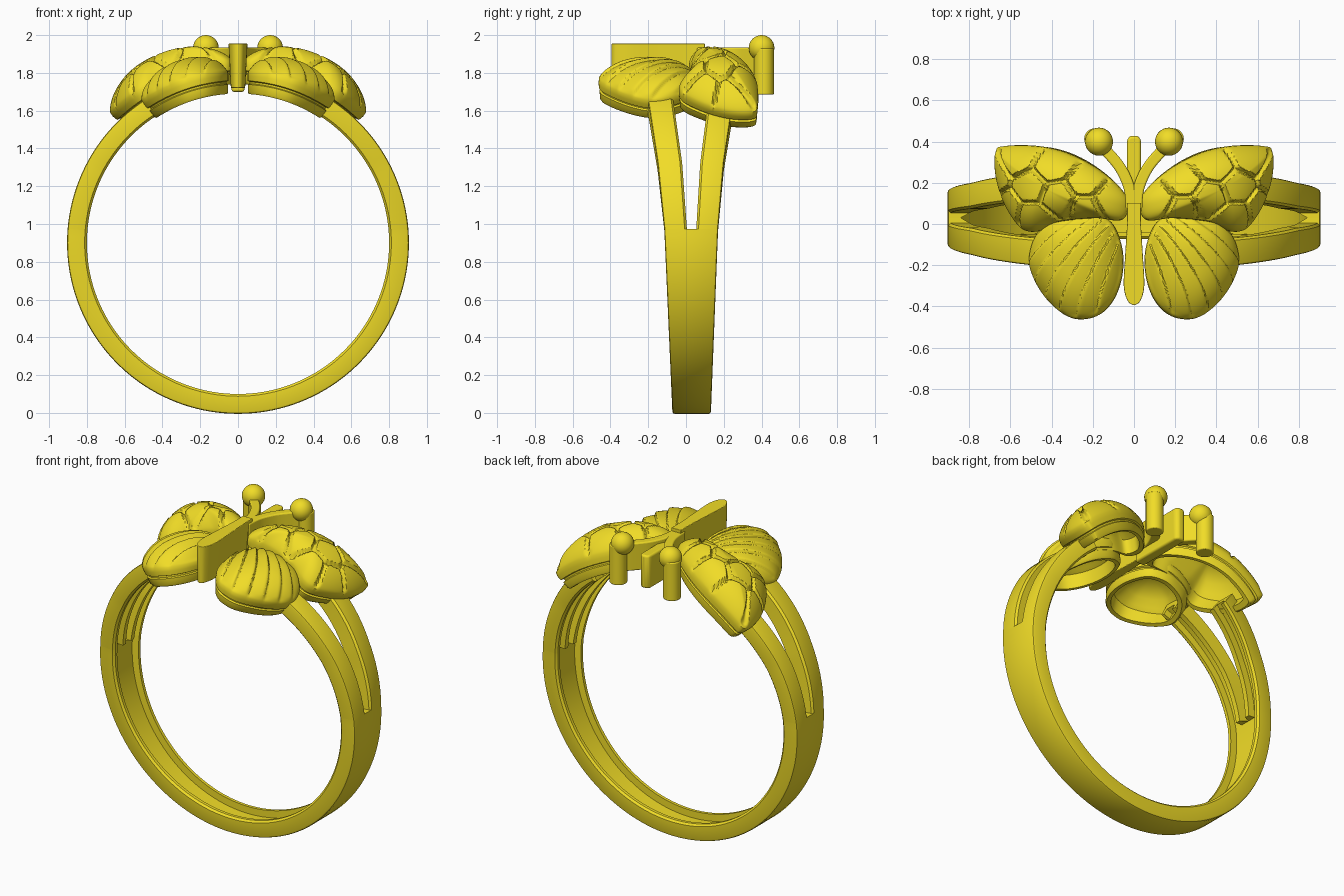
import bpy, bmesh, math
from mathutils import Vector

if "Cube" in bpy.data.objects:
    bpy.data.objects.remove(bpy.data.objects["Cube"])

CZ = 0.9                                   # height of the ring axis
gold = bpy.data.materials.new("gold")
gold.diffuse_color = (0.88, 0.72, 0.02, 1)
gold.use_nodes = True
gold.node_tree.nodes["Principled BSDF"].inputs["Base Color"].default_value = gold.diffuse_color


def finish(name, bm, mirror=True, bevel=0, angle=35):
    bmesh.ops.remove_doubles(bm, verts=bm.verts, dist=1e-5)
    bmesh.ops.recalc_face_normals(bm, faces=bm.faces)
    me = bpy.data.meshes.new(name)
    bm.to_mesh(me)
    bm.free()
    me.materials.append(gold)
    ob = bpy.data.objects.new(name, me)
    bpy.context.collection.objects.link(ob)
    if bevel:
        b = ob.modifiers.new("bevel", 'BEVEL')
        b.width, b.segments, b.limit_method, b.angle_limit = bevel, 3, 'ANGLE', math.radians(40)
    if mirror:
        ob.modifiers.new("mirror", 'MIRROR')
    bpy.context.view_layer.objects.active = ob
    ob.select_set(True)
    bpy.ops.object.shade_smooth_by_angle(angle=math.radians(angle))
    ob.select_set(False)
    return ob


def spline(pts, n, closed=True):
    """Catmull-Rom curve through 2D points."""
    P = [Vector(p) for p in pts]
    m, out = len(P), []
    for i in range(m if closed else m - 1):
        get = (lambda k: P[k % m]) if closed else (lambda k: P[max(0, min(m - 1, k))])
        a, b, c, d = (get(i + k) for k in (-1, 0, 1, 2))
        for j in range(n):
            t = j / n
            out.append(0.5 * (2 * b + (c - a) * t + (2 * a - 5 * b + 4 * c - d) * t * t
                              + (3 * b - a - 3 * c + d) * t ** 3))
    if not closed:
        out.append(P[-1])
    return out


def table(z, pts):
    """Piecewise linear lookup."""
    for (z0, v0), (z1, v1) in zip(pts, pts[1:]):
        if z <= z1:
            return v0 + (v1 - v0) * (z - z0) / (z1 - z0)
    return pts[-1][1]


def loft(bm, rows, closed=True):
    vs = [[bm.verts.new(p) for p in r] for r in rows]
    for a, b in zip(vs, vs[1:]):
        for i in range(len(a) if closed else len(a) - 1):
            j = (i + 1) % len(a)
            bm.faces.new((a[i], a[j], b[j], b[i]))
    return vs


# Band: each arm is a channel section swept from the bottom up to its wing
def arm(name, outer, inner, top):
    split = math.degrees(math.asin(0.07 / 0.85))
    angs = [-90 + (split + 90) * i / 40 for i in range(41)]
    angs += [split + 0.02 + (top - split) * i / 24 for i in range(25)]
    rows, R, r, floor, w = [], 0.905, 0.8, 0.845, 0.032
    for a in angs:
        t = math.radians(a)
        z = CZ + 0.85 * math.sin(t)
        o = table(z, outer)
        parted = a > split + 0.01
        i = table(z, inner) if parted else 0.03
        s = 1 if o > i else -1
        lip = r if parted else floor
        c = 0.012
        ci = c if parted else 0
        prof = [(o - s * c, R), (i + s * ci, R), (i, R - ci), (i, lip), (i + s * w, lip),
                (i + s * w, floor), (o - s * w, floor), (o - s * w, r), (o - s * c, r),
                (o, r + c), (o, R - c), (o - s * c * .3, R - c * .3)]
        rows.append([(q * math.cos(t), y, CZ + q * math.sin(t)) for y, q in prof])
    bm = bmesh.new()
    vs = loft(bm, rows)
    bm.faces.new(vs[-1])
    finish(name, bm)


arm("band_front_arm", [(0, -.07), (.97, -.115), (1.3, -.15), (1.7, -.215)],
    [(.9, .01), (1.3, -.02), (1.7, -.08)], 62)
arm("band_rear_arm", [(0, .13), (.97, .17), (1.3, .2), (1.6, .248)],
    [(.9, .05), (1.3, .075), (1.6, .115)], 53)


# Wings: domed hollow shells wrapped around the ring axis
def wing(name, outline, centre, bottom, rim, dome, pattern):
    loop, C = spline(outline, 14), Vector(centre)
    N = 44

    def height(s):
        return rim + dome * (1 - s ** 2.4) ** 0.8

    prof = [(i / N, height(i / N), 1) for i in range(N + 1)]
    d = rim - bottom
    prof += [(1.01, rim - .2 * d, 0), (1.0, rim - .42 * d, 0), (.95, rim - .46 * d, 0),
             (.95, rim - .54 * d, 0), (.99, rim - .58 * d, 0), (.98, bottom + .1 * d, 0),
             (.95, bottom, 0), (.84, bottom, 0), (.82, rim - .3 * d, 0)]
    prof += [(.8 * k, height(k) - .05, 0) for k in (.9, .7, .45, .2, 0)]
    rows = []
    for s, r, deco in prof:
        row = []
        for o in loop:
            p = C + (o - C) * s
            q = r + (pattern(p) * min(1, (1 - s) * 14) if deco else 0)
            t = math.asin(p.x / rim)
            row.append((q * math.sin(t), p.y, CZ + q * math.cos(t)))
        rows.append(row)
    bm = bmesh.new()
    loft(bm, rows)
    bmesh.ops.remove_doubles(bm, verts=bm.verts, dist=1e-5)
    finish(name, bm)


SEEDS = [Vector(p) for p in ((.46, .18), (.36, .28), (.53, .31), (.63, .23), (.58, .09),
                             (.46, .03), (.33, .13), (.22, .2), (.22, .07), (.11, .12))]


def cells(p):
    a, b = sorted((p - s).length for s in SEEDS)[:2]
    return -0.022 * max(0, 1 - ((b - a) / 0.022) ** 2)


def ribs(p):
    ang = math.degrees(math.atan2(p.y - .3, p.x + .12)) + 12 * p.length
    f = (ang / 6.2) % 1
    return 0.014 * min(1, f / .75, (1 - f) / .12) - 0.008


wing("upper_wing", [(.03, .08), (.05, .15), (.15, .245), (.3, .33), (.46, .375), (.63, .378),
                    (.672, .35), (.67, .23), (.63, .1), (.56, -.01), (.49, -.035),
                    (.38, .01), (.2, .03), (.07, .02)],
     (.4, .18), .84, .965, .12, cells)
wing("lower_wing", [(.06, -.12), (.06, -.25), (.1, -.36), (.17, -.435), (.25, -.46), (.33, -.445),
                    (.42, -.37), (.485, -.27), (.51, -.17), (.48, -.06), (.41, .02),
                    (.3, .055), (.2, .05), (.11, 0)],
     (.27, -.19), .79, .91, .1, ribs)


# Body, head and antennae: outlines extruded upward
def slab(name, pts, z0, z1, mirror=False, bevel=.012):
    bm = bmesh.new()
    loft(bm, [[(p[0], p[1], z) for p in pts] for z in (z0, z1)])
    n = len(pts)
    bm.verts.ensure_lookup_table()
    bm.faces.new(bm.verts[:n])
    bm.faces.new(bm.verts[n:])
    return finish(name, bm, mirror, bevel)


right = spline([(0, -.395), (.03, -.375), (.05, -.3), (.043, -.15), (.034, 0), (.034, .1)], 5, False)
left = [Vector((-p.x, p.y)) for p in reversed(right[1:])]
body = slab("body", right + left, 1.72, 1.955)
for v in body.data.vertices:               # narrower underneath
    if v.co.z < 1.8:
        v.co.x *= .75
slab("head", [(-.034, .05), (.034, .05), (.034, .41), (.018, .428), (-.018, .428), (-.034, .41)],
     1.7, 1.91)

mid = spline([(.012, .06), (.022, .17), (.065, .27), (.13, .35), (.185, .405)], 6, False)
side = []
for i, p in enumerate(mid):
    d = (mid[min(i + 1, len(mid) - 1)] - mid[max(i - 1, 0)]).normalized()
    side.append((p, Vector((d.y, -d.x)) * .027))
slab("antenna", [p + n for p, n in side] + [p - n for p, n in reversed(side)],
     1.76, 1.935, True)

stem = [(.19 + .052 * math.cos(i * math.tau / 24), .413 + .052 * math.sin(i * math.tau / 24))
        for i in range(24)]
slab("antenna_stem", stem, 1.685, 1.93, True, .006)
bm = bmesh.new()
bmesh.ops.create_uvsphere(bm, u_segments=28, v_segments=16, radius=.068)
bmesh.ops.translate(bm, verts=bm.verts, vec=(.17, .4, 1.932))
finish("antenna_ball", bm)
